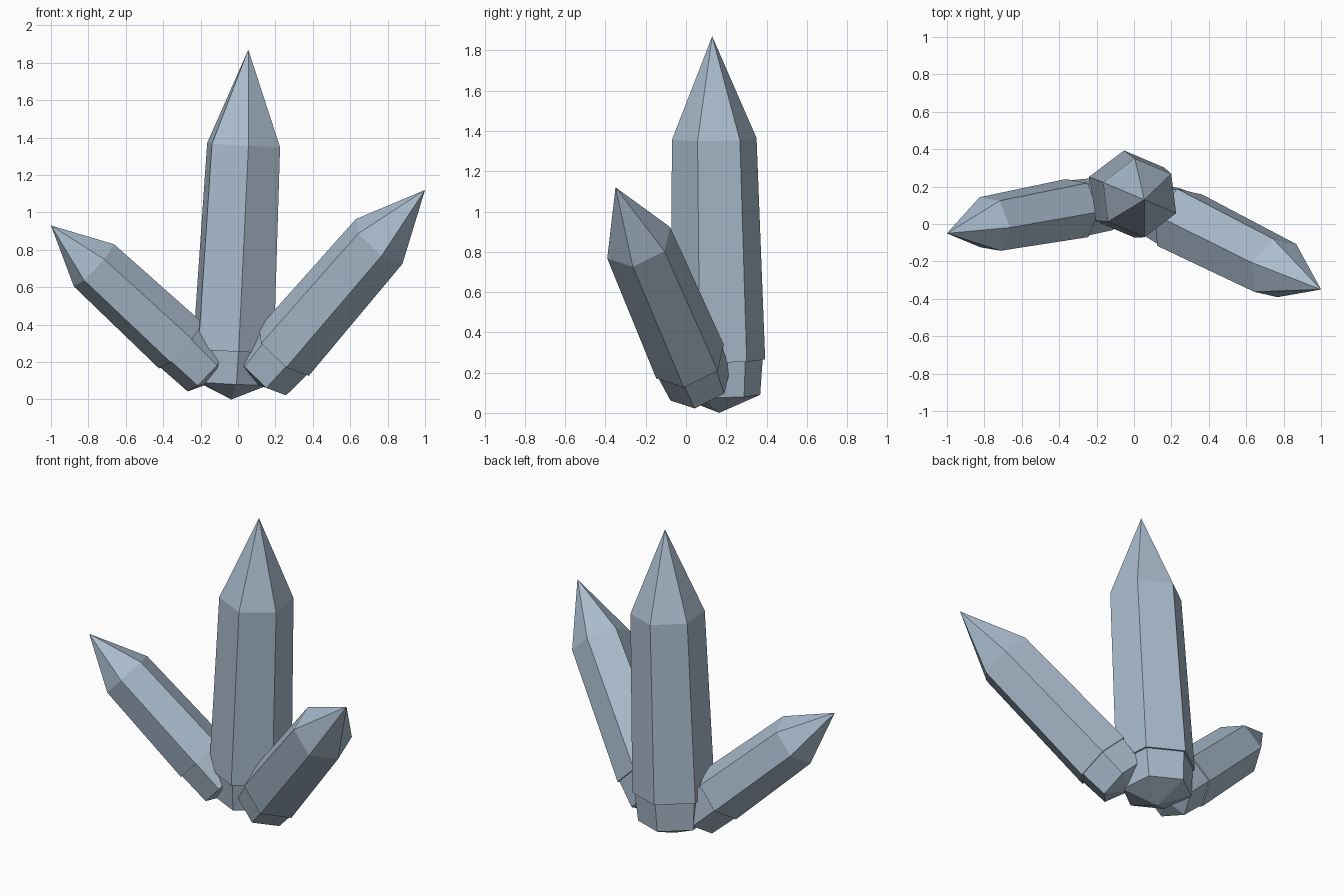
import bpy, bmesh, math
from mathutils import Vector

if "Cube" in bpy.data.objects:
    bpy.data.objects.remove(bpy.data.objects["Cube"])

crystal = bpy.data.materials.new("pale_blue_crystal")
crystal.diffuse_color = (0.40, 0.50, 0.61, 1)
crystal.use_nodes = True
crystal.node_tree.nodes["Principled BSDF"].inputs["Base Color"].default_value = crystal.diffuse_color


def hex_solid(name, rings, point, u, v, phase):
    """Six-sided solid: rings of (centre, radius), flat at the first, pointed at the end."""
    bm = bmesh.new()
    loops = []
    for centre, radius in rings:
        loop = []
        for i in range(6):
            a = math.radians(phase + 60 * i)
            loop.append(bm.verts.new(Vector(centre) + radius * (math.cos(a) * u + math.sin(a) * v)))
        loops.append(loop)
    apex = bm.verts.new(point)
    bm.faces.new(loops[0])
    for i in range(6):
        j = (i + 1) % 6
        for lo, hi in zip(loops, loops[1:]):
            bm.faces.new((lo[i], lo[j], hi[j], hi[i]))
        bm.faces.new((loops[-1][i], loops[-1][j], apex))
    bmesh.ops.recalc_face_normals(bm, faces=bm.faces)
    mesh = bpy.data.meshes.new(name)
    bm.to_mesh(mesh)
    bm.free()
    mesh.materials.append(crystal)
    bpy.context.collection.objects.link(bpy.data.objects.new(name, mesh))


def shard(name, tip, shoulder, r_shoulder, neck, r_neck, foot, r_foot, root, u, phase):
    axis = (Vector(shoulder) - Vector(neck)).normalized()
    u = Vector(u)
    u = (u - axis * u.dot(axis)).normalized()
    v = axis.cross(u)
    # long tapered shaft with pointed tip
    hex_solid(name + "_shaft", [(neck, r_neck), (shoulder, r_shoulder)], tip, u, v, phase)
    # short collar below the shaft, ending in a blunt point
    top = Vector(neck) + axis * 0.01
    hex_solid(name + "_collar", [(top, r_neck * 0.95), (foot, r_foot)], root, u, v, phase)


# tall upright crystal
shard("centre", (0.055, 0.13, 1.87), (0.03, 0.14, 1.36), 0.212,
      (-0.025, 0.16, 0.26), 0.235, (-0.033, 0.165, 0.085), 0.205,
      (-0.035, 0.165, 0.0), (1, 0, 0), -23)
# crystal leaning left
shard("left", (-1.0, -0.05, 0.93), (-0.77, 0.0, 0.717), 0.157,
      (-0.305, 0.085, 0.287), 0.17, (-0.165, 0.107, 0.152), 0.152,
      (-0.11, 0.12, 0.10), (0.68, 0, 0.73), -7)
# crystal leaning right
shard("right", (1.0, -0.35, 1.12), (0.755, -0.235, 0.845), 0.175,
      (0.245, 0.02, 0.255), 0.188, (0.14, 0.07, 0.135), 0.165,
      (0.095, 0.092, 0.085), (-0.76, 0, 0.65), -10)
